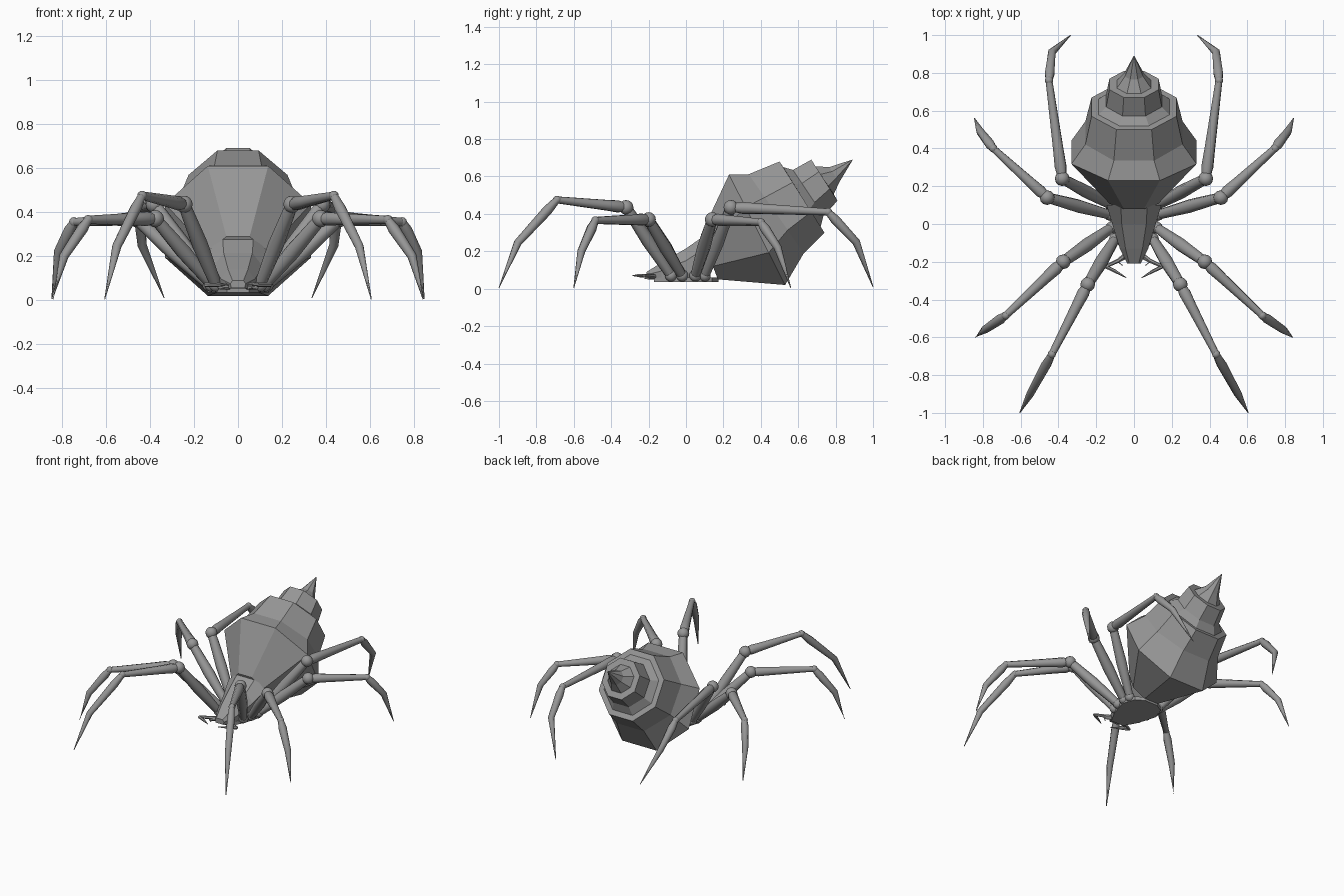
import bpy, bmesh, math
from mathutils import Vector

if "Cube" in bpy.data.objects:
    bpy.data.objects.remove(bpy.data.objects["Cube"])

grey = bpy.data.materials.new("grey")
grey.diffuse_color = (0.31, 0.31, 0.31, 1)
grey.use_nodes = True
grey.node_tree.nodes["Principled BSDF"].inputs["Base Color"].default_value = grey.diffuse_color


def loft(name, rings, smooth=False):
    """Skin a list of equal-length vertex rings and cap both ends."""
    bm = bmesh.new()
    loops = [[bm.verts.new(p) for p in r] for r in rings]
    n = len(loops[0])
    for a, b in zip(loops, loops[1:]):
        for i in range(n):
            j = (i + 1) % n
            bm.faces.new((a[i], a[j], b[j], b[i]))
    bm.faces.new(loops[0][::-1])
    bm.faces.new(loops[-1])
    bmesh.ops.recalc_face_normals(bm, faces=bm.faces)
    return finish(name, bm, smooth)


def finish(name, bm, smooth):
    me = bpy.data.meshes.new(name)
    bm.to_mesh(me)
    bm.free()
    me.materials.append(grey)
    ob = bpy.data.objects.new(name, me)
    bpy.context.collection.objects.link(ob)
    if smooth:
        bpy.ops.object.select_all(action='DESELECT')
        ob.select_set(True)
        bpy.context.view_layer.objects.active = ob
        bpy.ops.object.shade_smooth_by_angle(angle=math.radians(50))
    return ob


def tube(name, pts, radii, sides=8, smooth=True):
    """Tapered tube along a path."""
    pts = [Vector(p) for p in pts]
    rings = []
    for k, p in enumerate(pts):
        d = (pts[min(k + 1, len(pts) - 1)] - pts[max(k - 1, 0)]).normalized()
        u = d.cross(Vector((0.3, 0.2, 1))).normalized()
        v = d.cross(u)
        rings.append([p + radii[k] * (math.cos(a) * u + math.sin(a) * v)
                      for a in (2 * math.pi * i / sides for i in range(sides))])
    return loft(name, rings, smooth)


def ball(name, p, r):
    bm = bmesh.new()
    bmesh.ops.create_uvsphere(bm, u_segments=12, v_segments=8, radius=r)
    bmesh.ops.translate(bm, vec=Vector(p), verts=bm.verts)
    return finish(name, bm, True)


# Abdomen: tilted eight-sided rings given by their top and bottom (y, z) points
profile = [((0.08, 0.29), (0.17, 0.05)), ((0.23, 0.61), (0.53, 0.02)),
           ((0.335, 0.612), (0.63, 0.19)), ((0.50, 0.68), (0.74, 0.30)),
           ((0.52, 0.65), (0.72, 0.33)), ((0.572, 0.635), (0.735, 0.39)),
           ((0.67, 0.69), (0.81, 0.47)), ((0.69, 0.655), (0.79, 0.505)),
           ((0.765, 0.65), (0.82, 0.57)), ((0.889, 0.69), (0.891, 0.688))]
rings = []
for top, bottom in profile:
    t, b = Vector((0, *top)), Vector((0, *bottom))
    c, up = (t + b) / 2, (t - b) / 2
    k = 1 / math.cos(math.pi / 8)
    ring = []
    for i in range(8):
        a = math.pi / 8 + i * math.pi / 4
        ring.append(c + up * k * math.cos(a) + Vector((up.length * k * math.sin(a), 0, 0)))
    rings.append(ring)
loft("abdomen", rings)

# Head and thorax: y, bottom width, bottom z, shoulder width, shoulder z, top width, top z
sections = [(0.10, 0.13, 0.045, 0.145, 0.215, 0.07, 0.285),
            (0.00, 0.11, 0.045, 0.115, 0.15, 0.065, 0.215),
            (-0.13, 0.07, 0.05, 0.075, 0.095, 0.045, 0.14),
            (-0.21, 0.03, 0.055, 0.035, 0.075, 0.025, 0.09)]
loft("head_thorax", [[(-wb, y, zb), (wb, y, zb), (ws, y, zs), (wt, y, zt), (-wt, y, zt), (-ws, y, zs)]
                     for y, wb, zb, ws, zs, wt, zt in sections])

# Belly plate under the thorax
outline = [(0.05, -0.17), (0.10, -0.08), (0.14, 0.05), (0.11, 0.14), (0.05, 0.175)]
outline += [(-x, y) for x, y in reversed(outline)]
loft("belly_plate", [[(x, y, z) for x, y in outline] for z in (0.035, 0.06)])

# Legs: hip, joint, knee, shin middle, foot
legs = {"front": [(0.10, -0.08, 0.07), (0.245, -0.32, 0.435), (0.435, -0.69, 0.475),
                  (0.55, -0.90, 0.245), (0.605, -1.0, 0.005)],
        "front_middle": [(0.12, -0.02, 0.07), (0.375, -0.20, 0.37), (0.68, -0.485, 0.365),
                         (0.79, -0.56, 0.20), (0.84, -0.60, 0.005)],
        "rear_middle": [(0.13, 0.05, 0.07), (0.46, 0.14, 0.37), (0.745, 0.40, 0.355),
                        (0.815, 0.49, 0.22), (0.845, 0.56, 0.005)],
        "rear": [(0.12, 0.10, 0.07), (0.38, 0.24, 0.435), (0.45, 0.76, 0.41),
                 (0.435, 0.91, 0.25), (0.335, 1.0, 0.01)]}
for s, side in ((1, "right"), (-1, "left")):
    for name, pts in legs.items():
        hip, joint, knee, mid, foot = [Vector((s * x, y, z)) for x, y, z in pts]
        tag = f"{side}_{name}_leg"
        ball(tag + "_hip", hip, 0.032)
        tube(tag + "_thigh", [hip, hip.lerp(joint, 0.5), joint], [0.026, 0.036, 0.028])
        ball(tag + "_joint", joint, 0.039)
        tube(tag + "_upper", [joint, joint.lerp(knee, 0.12), joint.lerp(knee, 0.3), knee],
             [0.022, 0.033, 0.029, 0.019])
        ball(tag + "_knee", knee, 0.022)
        tube(tag + "_shin", [knee, knee.lerp(mid, 0.25), mid, foot], [0.019, 0.027, 0.021, 0.002])
    # Feelers and fangs
    tube(side + "_feeler", [(s * 0.04, -0.16, 0.065), (s * 0.085, -0.195, 0.07),
                            (s * 0.15, -0.225, 0.07)], [0.012, 0.011, 0.009], 6)
    tube(side + "_feeler_tip", [(s * 0.15, -0.225, 0.07), (s * 0.10, -0.25, 0.07),
                                (s * 0.04, -0.285, 0.07)], [0.01, 0.009, 0.002], 6)
    tube(side + "_fang", [(s * 0.04, -0.17, 0.06), (s * 0.085, -0.20, 0.058),
                          (s * 0.06, -0.22, 0.055)], [0.012, 0.009, 0.002], 6)
